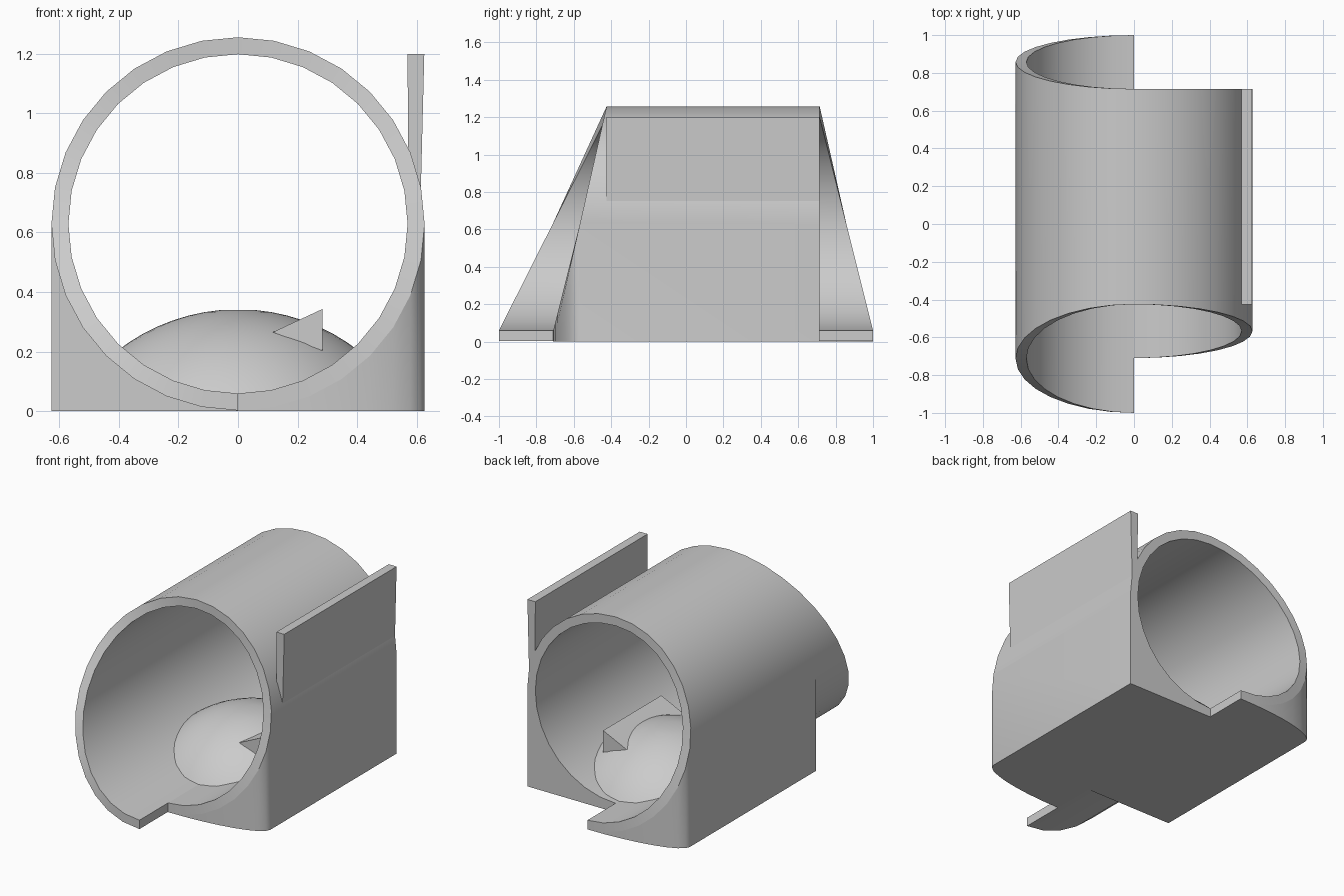
import bpy, bmesh, math

if "Cube" in bpy.data.objects:
    bpy.data.objects.remove(bpy.data.objects["Cube"])

R, RI, CZ, N = 0.627, 0.57, 0.629, 16   # radii, axis height, segments per half
MID = 0.14                              # y centre of the inner parts


def finish(name, bm, smooth=True):
    bmesh.ops.remove_doubles(bm, verts=bm.verts, dist=1e-5)
    bmesh.ops.recalc_face_normals(bm, faces=bm.faces)
    me = bpy.data.meshes.new(name)
    bm.to_mesh(me)
    bm.free()
    ob = bpy.data.objects.new(name, me)
    bpy.context.collection.objects.link(ob)
    if smooth:
        bpy.ops.object.select_all(action='DESELECT')
        ob.select_set(True)
        bpy.context.view_layer.objects.active = ob
        bpy.ops.object.shade_smooth_by_angle(angle=math.radians(35))
    return ob


def ends(side, t):
    """Front and back y of the slanted tube at height fraction t."""
    if side < 0:
        return -1 + 0.575 * t, 1 - 0.285 * t
    return -0.71 + 0.285 * t, 0.715


def strip(bm, rows):
    """Bridge successive rows of points with quads, leaving rows open."""
    vs = [[bm.verts.new(p) for p in r] for r in rows]
    for a, b in zip(vs, vs[1:]):
        for i in range(len(a) - 1):
            bm.faces.new((a[i], a[i + 1], b[i + 1], b[i]))
    return vs


def prism(name, section, y0, y1):
    bm = bmesh.new()
    f = bm.faces.new([bm.verts.new((x, y0, z)) for x, z in section])
    g = bmesh.ops.extrude_face_region(bm, geom=[f])
    for v in g['geom']:
        if isinstance(v, bmesh.types.BMVert):
            v.co.y = y1
    return finish(name, bm, False)


# Tube: slanted ends, the two halves have different lengths at the bottom
bm = bmesh.new()
rows = []
for i in range(2 * N + 1):
    a = math.pi * i / N
    sx, cz = -math.sin(a), -math.cos(a)
    yf, yb = ends(-1 if i <= N else 1, (1 + cz) / 2)
    o, n = (R * sx, CZ + R * cz), (RI * sx, CZ + RI * cz)
    rows.append([(p[0], y, p[1]) for p, y in
                 ((o, yf), (o, yb), (n, yb), (n, yf), (o, yf))])
vs = strip(bm, rows)
for r in (vs[0], vs[-1]):
    bm.faces.new(r[:4])
finish("tube", bm)

# Base: lower half of the tube dropped to the ground
for side, name in ((-1, "base_left"), (1, "base_right")):
    bm = bmesh.new()
    rows = []
    for i in range(N // 2 + 1):
        a = math.pi * i / N
        x, c = side * R * math.sin(a), -math.cos(a)
        z = CZ + R * c
        yf, yb = ends(side, (1 + c) / 2)
        if side < 0:
            yf = -0.425
        rows.append([(x, yf, z), (x, yf, 0), (x, yb, 0), (x, yb, z)])
    vs = strip(bm, rows)
    bm.faces.new(vs[-1])
    finish(name, bm)

# Upright side panel
prism("side_panel", [(0.572, 0.65), (0.612, 0.65), (0.626, 1.2), (0.57, 1.2)],
      -0.425, 0.715)

# Shallow dome on the floor of the tube
bm = bmesh.new()
SR = 0.66
amax = math.acos((SR - 0.31) / SR)
rows = []
for j in range(13):
    a = amax * j / 12
    rows.append([(SR * math.sin(a) * math.cos(k * math.pi / 24),
                  MID + SR * math.sin(a) * math.sin(k * math.pi / 24),
                  0.342 - SR + SR * math.cos(a)) for k in range(49)])
strip(bm, rows[1:])
bm.faces.new([bm.verts.new(p) for p in rows[1][:-1]])
finish("dome", bm)

# Triangular bar resting on the dome
prism("bar", [(0.117, 0.265), (0.284, 0.203), (0.284, 0.343)],
      MID - 0.295, MID + 0.295)
